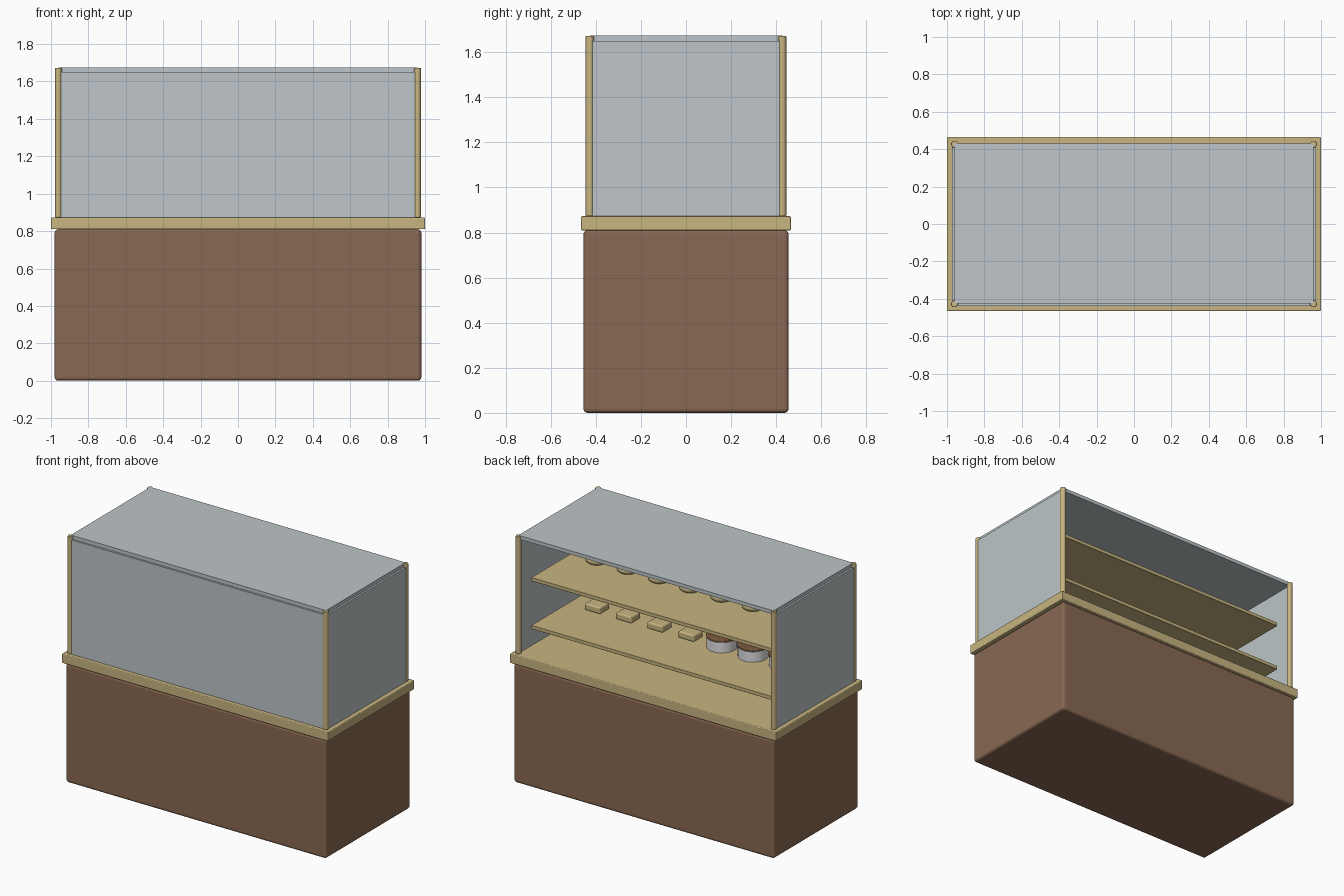
import bpy
import math

cube = bpy.data.objects.get("Cube")
if cube:
    bpy.data.objects.remove(cube, do_unlink=True)


def material(name, rgb):
    mat = bpy.data.materials.new(name)
    mat.use_nodes = True
    mat.diffuse_color = (*rgb, 1)
    mat.node_tree.nodes["Principled BSDF"].inputs["Base Color"].default_value = (*rgb, 1)
    return mat


WOOD = material("brown_wood", (0.25, 0.14, 0.085))
TAN = material("tan_trim", (0.58, 0.46, 0.22))
GLASS = material("pale_glass", (0.51, 0.56, 0.58))
CREAM = material("white_icing", (0.75, 0.75, 0.77))
CHOC = material("chocolate", (0.2, 0.1, 0.05))


def finish(name, mat, bevel=0.0, smooth=False):
    ob = bpy.context.object
    ob.name = name
    ob.data.materials.append(mat)
    if smooth:
        bpy.ops.object.shade_smooth_by_angle(angle=math.radians(40))
    if bevel:
        mod = ob.modifiers.new("soft_edges", "BEVEL")
        mod.width = bevel
        mod.segments = 3
        mod.limit_method = "ANGLE"
    return ob


def box(name, mat, x, y, z, bevel=0.0):
    """Box from (low, high) ranges on each axis."""
    bpy.ops.mesh.primitive_cube_add(size=1, location=[sum(r) / 2 for r in (x, y, z)])
    ob = bpy.context.object
    ob.scale = [r[1] - r[0] for r in (x, y, z)]
    bpy.ops.object.transform_apply(location=False, rotation=False, scale=True)
    return finish(name, mat, bevel)


def cylinder(name, mat, radius, x, y, z, bevel=0.0):
    bpy.ops.mesh.primitive_cylinder_add(vertices=32, radius=radius, depth=z[1] - z[0],
                                        location=(x, y, sum(z) / 2))
    return finish(name, mat, bevel, smooth=True)


# Cabinet and counter
box("cabinet_base", WOOD, (-0.98, 0.98), (-0.455, 0.455), (0, 0.81), 0.018)
box("counter_slab", TAN, (-1, 1), (-0.465, 0.465), (0.81, 0.873), 0.005)

# Glass case, open at the back
box("front_glass", GLASS, (-0.955, 0.955), (-0.438, -0.423), (0.873, 1.65))
box("top_glass", GLASS, (-0.96, 0.96), (-0.425, 0.43), (1.65, 1.675))
for side, label in ((1, "left"), (-1, "right")):
    xs = sorted((side * 0.958, side * 0.973))
    box(label + "_glass", GLASS, xs, (-0.425, 0.425), (0.873, 1.65))
    for y, end in ((-0.427, "front"), (0.427, "back")):
        cylinder(f"{label}_{end}_post", TAN, 0.018, side * 0.96, y, (0.873, 1.673), 0.004)

# Shelves
LOWER, UPPER = 1.055, 1.38
for name, top in (("lower_shelf", LOWER), ("upper_shelf", UPPER)):
    box(name, TAN, (-0.905, 0.905), (-0.40, 0.37), (top - 0.025, top), 0.003)

# Baked goods in evenly spaced rows
ROW_Y = -0.05
for i in range(7):
    x = 0.705 - 0.235 * i
    bpy.ops.mesh.primitive_torus_add(major_radius=0.048, minor_radius=0.025,
                                     major_segments=32, minor_segments=12,
                                     location=(x, ROW_Y, UPPER + 0.025))
    finish(f"ring_bun_{i + 1}", TAN, smooth=True)
    if i < 4:
        box(f"pastry_{i + 1}", TAN, (x - 0.06, x + 0.06),
            (ROW_Y - 0.05, ROW_Y + 0.05), (LOWER, LOWER + 0.045), 0.01)
    else:
        cylinder(f"cake_{i - 3}", CREAM, 0.095, x, ROW_Y, (LOWER, LOWER + 0.07))
        cylinder(f"cake_topping_{i - 3}", CHOC, 0.097, x, ROW_Y,
                 (LOWER + 0.07, LOWER + 0.09), 0.006)
